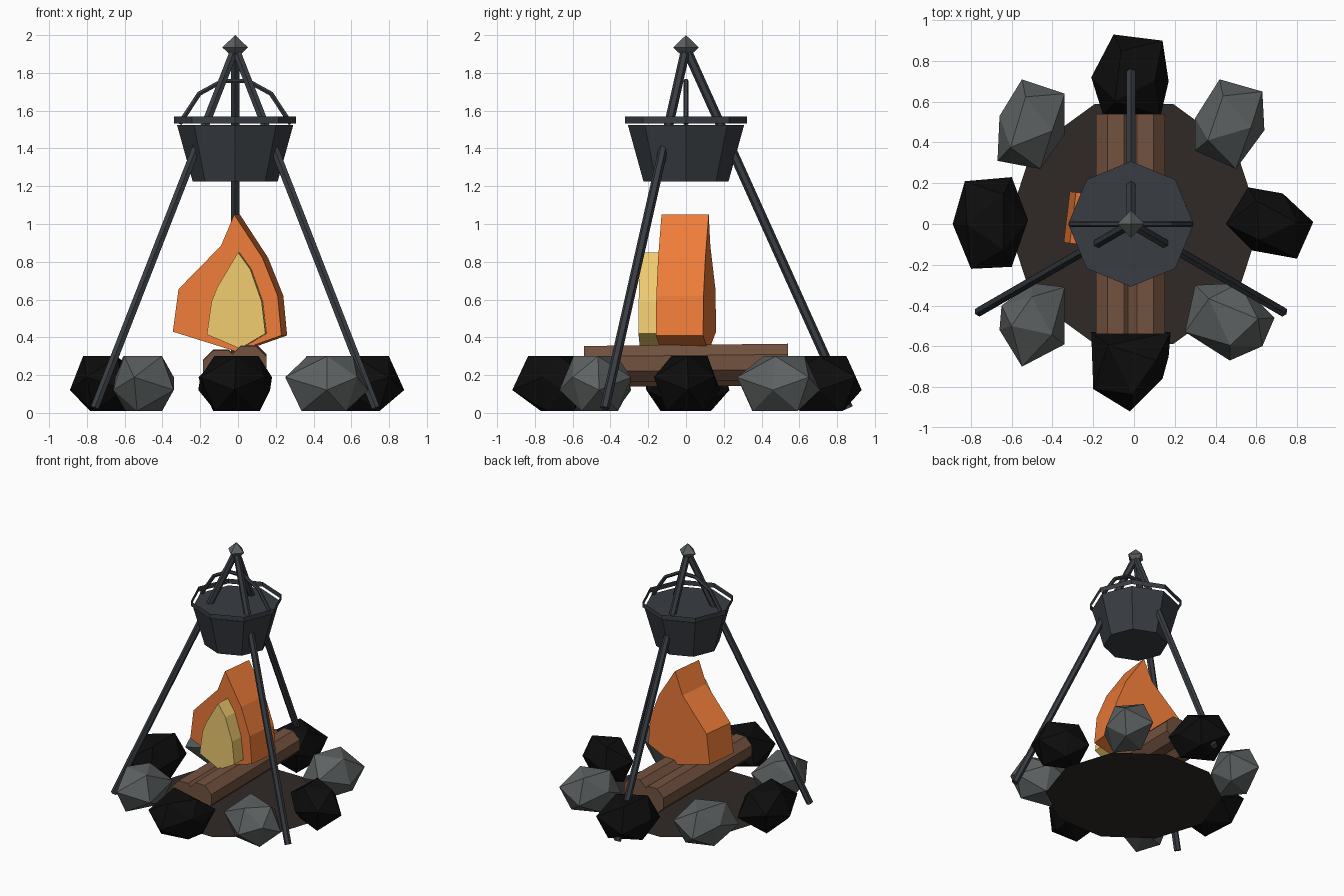
import bpy, bmesh, math
from mathutils import Vector

if "Cube" in bpy.data.objects:
    bpy.data.objects.remove(bpy.data.objects["Cube"])

CX = -0.015  # shared axis of tripod and pot


def material(name, rgb):
    m = bpy.data.materials.new(name)
    m.diffuse_color = (*rgb, 1)
    m.use_nodes = True
    m.node_tree.nodes["Principled BSDF"].inputs["Base Color"].default_value = m.diffuse_color
    return m


GREY = material("grey_stone", (0.11, 0.12, 0.12))
BLACK = material("charred_stone", (0.004, 0.004, 0.004))
IRON = material("iron", (0.04, 0.046, 0.055))
WOOD = material("wood", (0.17, 0.085, 0.05))
ORANGE = material("orange_flame", (0.85, 0.2, 0.04))
YELLOW = material("yellow_flame", (0.87, 0.6, 0.16))
ASH = material("ash", (0.03, 0.023, 0.02))


def finish(name, bm, mat):
    bmesh.ops.recalc_face_normals(bm, faces=bm.faces)
    me = bpy.data.meshes.new(name)
    bm.to_mesh(me)
    bm.free()
    me.materials.append(mat)
    ob = bpy.data.objects.new(name, me)
    bpy.context.collection.objects.link(ob)
    return ob


def ring(bm, sides, r, z, cx=0):
    return [bm.verts.new((cx + r * math.cos(2 * math.pi * i / sides),
                          r * math.sin(2 * math.pi * i / sides), z)) for i in range(sides)]


def bridge(bm, a, b):
    n = len(a)
    for i in range(n):
        bm.faces.new((a[i], a[(i + 1) % n], b[(i + 1) % n], b[i]))


def rod(name, path, r, sides, mat):
    """Polygonal bar swept along a path."""
    bm = bmesh.new()
    pts = [Vector(p) for p in path]
    loops = []
    for k, p in enumerate(pts):
        d = (pts[min(k + 1, len(pts) - 1)] - pts[max(k - 1, 0)]).normalized()
        ref = Vector((0, 1, 0)) if abs(d.y) < 0.9 else Vector((0, 0, 1))
        u = d.cross(ref).normalized()
        v = d.cross(u)
        ang = [2 * math.pi * (i + 0.5) / sides for i in range(sides)]
        loops.append([bm.verts.new(p + r * (math.cos(a) * u + math.sin(a) * v)) for a in ang])
    for a, b in zip(loops, loops[1:]):
        bridge(bm, a, b)
    bm.faces.new(loops[0])
    bm.faces.new(loops[-1])
    return finish(name, bm, mat)


def stone(name, outline, mat):
    """Faceted 20-sided rock built from a six-point footprint."""
    bm = bmesh.new()
    pts = [Vector(p) for p in outline]
    c = sum(pts, Vector((0, 0))) / 6
    for i, p in enumerate(pts):
        up = 1 if i % 2 else -1
        q = c + (p - c) * 0.62
        bm.verts.new((p.x, p.y, 0.155 + 0.034 * up))
        bm.verts.new((q.x, q.y, 0.155 - 0.145 * up))
    bmesh.ops.convex_hull(bm, input=bm.verts)
    return finish(name, bm, mat)


def flame(name, profile, y0, slope, depth, mat):
    """Profile in x-z, turned slightly and extruded backwards."""
    bm = bmesh.new()
    front = [bm.verts.new((x, y0 - slope * x, z)) for x, z in profile]
    back = [bm.verts.new(v.co + Vector((slope * depth, depth, 0))) for v in front]
    bridge(bm, front, back)
    bm.faces.new(front)
    bm.faces.new(back)
    return finish(name, bm, mat)


# Ash bed
bm = bmesh.new()
bm.faces.new(ring(bm, 10, 0.62, 0))
finish("ash_bed", bm, ASH)

# Ring of stones
stone("stone_back", [(-.10, .93), (.14, .90), (.17, .70), (.13, .53), (-.15, .53), (-.21, .72)], BLACK)
stone("stone_front", [(-.21, -.53), (.18, -.53), (.17, -.65), (.14, -.76), (-.02, -.92), (-.20, -.81)], BLACK)
stone("stone_left", [(-.89, 0), (-.83, .21), (-.60, .23), (-.52, .02), (-.60, -.21), (-.80, -.22)], BLACK)
stone("stone_right", [(.88, .01), (.80, -.17), (.58, -.13), (.45, 0), (.56, .18), (.73, .15)], BLACK)
stone("stone_back_left", [(-.55, .71), (-.34, .64), (-.34, .44), (-.46, .27), (-.67, .31), (-.66, .53)], GREY)
stone("stone_back_right", [(.42, .71), (.63, .65), (.64, .46), (.50, .27), (.30, .36), (.30, .52)], GREY)
stone("stone_front_left", [(-.50, -.29), (-.34, -.31), (-.34, -.59), (-.55, -.70), (-.66, -.52), (-.65, -.40)], GREY)
stone("stone_front_right", [(.30, -.30), (.52, -.29), (.69, -.46), (.63, -.60), (.47, -.67), (.25, -.53)], GREY)

# Logs
rod("log_left", [(-.09, -.54, .235), (-.09, .54, .24)], 0.104, 8, WOOD)
rod("log_right", [(.055, -.54, .258), (.055, .54, .27)], 0.104, 8, WOOD)

# Flames
flame("outer_flame", [(-.02, 1.05), (-.09, .885), (-.315, .655), (-.345, .43),
                      (-.01, .325), (.23, .41), (.21, .62), (.13, .82)], -0.132, 0.12, 0.25, ORANGE)
flame("inner_flame", [(0, .85), (-.11, .665), (-.14, .59), (-.165, .415),
                      (.01, .34), (.145, .42), (.125, .59), (.065, .76)], -0.243, 0.06, 0.14, YELLOW)

# Pot body
bm = bmesh.new()
low, high = ring(bm, 8, 0.225, 1.225, CX), ring(bm, 8, 0.308, 1.525, CX)
bridge(bm, low, high)
bm.faces.new(low)
bm.faces.new(high)
finish("pot_body", bm, IRON)

# Pot rim: open band
bm = bmesh.new()
bridge(bm, ring(bm, 8, 0.323, 1.533, CX), ring(bm, 8, 0.323, 1.57, CX))
finish("pot_rim", bm, IRON)

# Pot handle
arc = [(-.295, 1.53), (-.19, 1.69), (-.068, 1.757), (.068, 1.757), (.19, 1.69), (.295, 1.53)]
rod("pot_handle", [(CX + x, 0, z) for x, z in arc], 0.014, 6, IRON)

# Tripod legs
for label, deg in (("back", 90), ("left", 210), ("right", 330)):
    a = math.radians(deg)
    rod("leg_" + label, [(CX + .86 * math.cos(a), .86 * math.sin(a), .025), (CX, 0, 1.93)], 0.025, 6, IRON)

# Tripod knob
bm = bmesh.new()
mid = ring(bm, 4, 0.068, 1.935, CX)
for z in (1.87, 2.0):
    tip = bm.verts.new((CX, 0, z))
    for i in range(4):
        bm.faces.new((mid[i], mid[(i + 1) % 4], tip))
finish("tripod_knob", bm, GREY)
